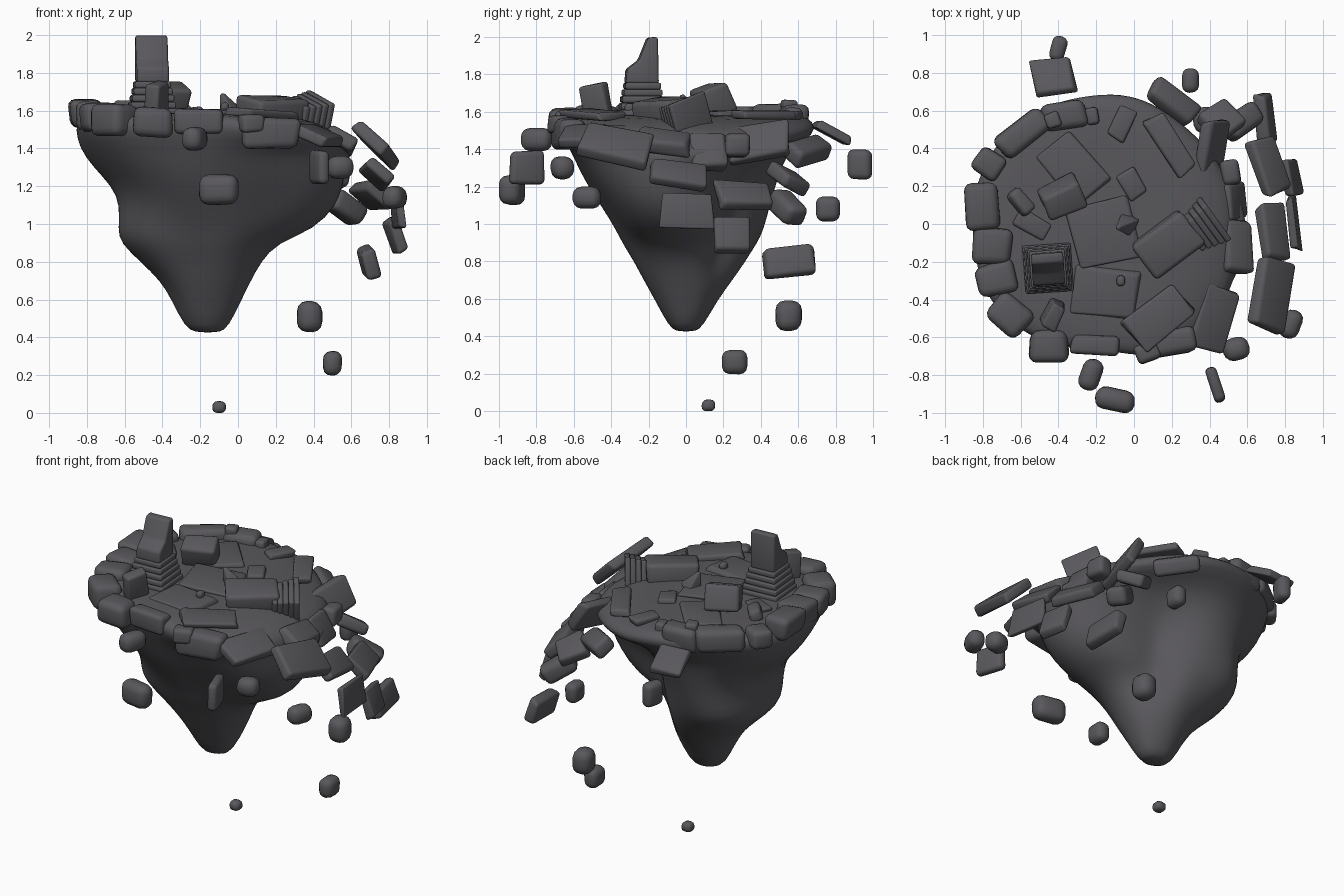
import bpy, bmesh, math, random
from mathutils import Matrix, Vector, Euler

if "Cube" in bpy.data.objects:
    bpy.data.objects.remove(bpy.data.objects["Cube"])

random.seed(4)
stone_mat = bpy.data.materials.new("dark_grey_stone")
stone_mat.diffuse_color = (0.10, 0.096, 0.106, 1)
stone_mat.use_nodes = True
stone_mat.node_tree.nodes["Principled BSDF"].inputs["Base Color"].default_value = stone_mat.diffuse_color


def finish(bm, name):
    bmesh.ops.recalc_face_normals(bm, faces=bm.faces)
    me = bpy.data.meshes.new(name)
    bm.to_mesh(me)
    bm.free()
    me.materials.append(stone_mat)
    for p in me.polygons:
        p.use_smooth = True
    ob = bpy.data.objects.new(name, me)
    bpy.context.collection.objects.link(ob)
    return ob


def round_edges(bm, width, segments=3):
    bmesh.ops.bevel(bm, geom=bm.edges[:], offset=width, segments=segments,
                    profile=0.5, affect='EDGES', clamp_overlap=True)


def place(loc, rot=(0, 0, 0)):
    e = Euler([math.radians(a) for a in rot])
    return Matrix.Translation(loc) @ e.to_matrix().to_4x4()


def stone(name, matrix, size, soft=0.3, jitter=0.12):
    """Rounded, slightly irregular block."""
    bm = bmesh.new()
    bmesh.ops.create_cube(bm, size=1)
    for v in bm.verts:
        v.co = Vector([c * s * (1 + random.uniform(-jitter, jitter))
                       for c, s in zip(v.co, size)])
    round_edges(bm, soft * min(size))
    bm.transform(matrix)
    return finish(bm, name)


def shard(name, matrix, radius, height):
    bm = bmesh.new()
    bmesh.ops.create_cone(bm, cap_ends=True, segments=4, radius1=radius,
                          radius2=radius * 0.2, depth=height)
    round_edges(bm, 0.006, 2)
    bm.transform(matrix)
    return finish(bm, name)


# ---- floating rock: stacked rings (z, x min, x max, y min, y max) ----
CX = -0.16
levels = [(0.425, -0.22, -0.10, -0.05, 0.05), (0.45, -0.28, -0.05, -0.09, 0.09),
          (0.60, -0.35, 0.02, -0.17, 0.17), (0.70, -0.41, 0.07, -0.23, 0.25),
          (0.80, -0.52, 0.12, -0.28, 0.33), (0.90, -0.63, 0.20, -0.34, 0.39),
          (0.97, -0.64, 0.40, -0.37, 0.42), (1.10, -0.62, 0.53, -0.45, 0.46),
          (1.20, -0.66, 0.57, -0.52, 0.49), (1.30, -0.76, 0.60, -0.58, 0.52),
          (1.40, -0.84, 0.62, -0.63, 0.57)]
# rim outline: radius every 30 degrees
outline = [.70, .69, .69, .69, .71, .70, .71, .72, .71, .68, .76, .77]
SEG = 48


def bump(a, centre, width):
    d = (a - math.radians(centre) + math.pi) % (2 * math.pi) - math.pi
    return math.exp(-(d / math.radians(width)) ** 2)


def side_radius(a, lv):
    z, x0, x1, y0, y1 = lv
    c, s = math.cos(a), math.sin(a)
    ax = x1 - CX if c > 0 else CX - x0
    by = y1 if s > 0 else -y0
    r = 1 / math.sqrt((c / ax) ** 2 + (s / by) ** 2)
    mid = max(0, 1 - abs(z - 1.0) / 0.5)
    cave = max(0, 1 - ((z - 1.06) / 0.42) ** 2)   # hollow at the back right
    return r * (1 - 0.42 * cave * bump(a, 50, 34)
                + mid * (0.06 * bump(a, 225, 22) + 0.15 * bump(a, 132, 24)
                         + 0.09 * bump(a, -25, 22)))


def rim_radius(a):
    t = (a / (2 * math.pi) * 12) % 12
    i = int(t)
    f = t - i
    f = f * f * (3 - 2 * f)
    return outline[i] * (1 - f) + outline[(i + 1) % 12] * f


bm = bmesh.new()
rings = []
top_rings = [(1.50, 1.0), (1.555, 0.985), (1.58, 0.92), (1.59, 0.7), (1.585, 0.35)]
for lv in levels + top_rings:
    ring = []
    for k in range(SEG):
        a = 2 * math.pi * k / SEG
        z = lv[0]
        if len(lv) == 5:
            r = side_radius(a, lv)
        else:
            r = rim_radius(a) * lv[1]
            # the top sags towards the broken right side
            z -= 0.10 * max(0, math.cos(a - 0.1)) * max(0, (lv[1] - 0.6) / 0.4)
        r *= 1 + 0.015 * math.sin(5 * a + 9 * z)
        ring.append(bm.verts.new((CX + r * math.cos(a), r * math.sin(a), z)))
    rings.append(ring)
for lo, hi in zip(rings, rings[1:]):
    for k in range(SEG):
        n = (k + 1) % SEG
        bm.faces.new((lo[k], lo[n], hi[n], hi[k]))
bm.faces.new(rings[0])
bm.faces.new(rings[-1])
rock = finish(bm, "floating_rock")
sub = rock.modifiers.new("smooth", 'SUBSURF')
sub.levels = sub.render_levels = 1


# ---- towers: stepped base plus a block ----
def tower_steps(name, m):
    for i in range(5):
        w = 0.255 - 0.016 * i
        stone(f"{name}_step_{i + 1}", m @ Matrix.Translation((0, 0, 0.018 + 0.036 * i)),
              (w, w, 0.036), 0.3, 0.01)


upright = place((-0.455, -0.235, 1.575), (0, 0, 4))
tower_steps("standing_tower", upright)
# block with one sloping side, from its side profile
prof = [(-.09, .175), (-.085, .25), (-.02, .30), (.028, .42), (.08, .425), (.085, .175)]
bm = bmesh.new()
face = bm.faces.new([bm.verts.new((-0.085, y, z)) for y, z in prof])
ext = bmesh.ops.extrude_face_region(bm, geom=[face])
bmesh.ops.translate(bm, vec=(0.17, 0, 0),
                    verts=[v for v in ext["geom"] if isinstance(v, bmesh.types.BMVert)])
round_edges(bm, 0.014)
bm.transform(upright)
finish(bm, "standing_tower_block")

# second tower lying on its side
lying = (place((0.43, 0.04, 1.56), (0, 0, 36)) @ place((0, 0, 0), (18, 0, 0))
         @ place((0, 0, 0), (0, -90, 0)) @ Matrix.Scale(0.93, 4))
tower_steps("fallen_tower", lying)
stone("fallen_tower_block", place((.18, -.11, 1.605), (8, 0, 37)), (.32, .22, .13), 0.2, 0.08)

# ---- rim blocks: x, y, z, width, depth, height, turn ----
rim = [(-.37, .57, 1.56, .24, .15, .15, 8), (-.59, .48, 1.57, .29, .14, .14, 38),
       (-.77, .32, 1.57, .15, .14, .12, -35), (-.80, .10, 1.58, .18, .26, .15, 3),
       (-.75, -.12, 1.57, .2, .19, .15, -5), (-.73, -.29, 1.56, .2, .17, .15, 15),
       (-.66, -.48, 1.55, .22, .17, .16, -40), (-.45, -.65, 1.54, .2, .17, .16, 0),
       (-.21, -.64, 1.54, .25, .1, .13, -3), (.17, -.63, 1.48, .3, .14, .17, 10),
       (.07, -.68, 1.53, .13, .1, .09, 20), (.51, .27, 1.42, .1, .13, .12, 10),
       (-.22, .57, 1.57, .07, .09, .1, 10), (-.43, .55, 1.63, .08, .08, .07, 20)]
for i, (x, y, z, w, d, h, turn) in enumerate(rim):
    stone(f"rim_block_{i + 1}", place((x, y, z), (0, 0, turn)), (w, d, h), 0.27)

# ---- paving slabs on the top: x, y, width, depth, turn ----
paving = [(-.16, -.05, .34, .33, 12), (-.15, -.36, .33, .25, -7), (.13, -.50, .34, .2, 38),
          (-.32, .29, .34, .24, -50), (.19, .42, .12, .34, 33), (-.06, .53, .1, .18, -25),
          (-.01, .21, .11, .15, 30), (-.54, .0, .18, .1, -30)]
for i, (x, y, w, d, turn) in enumerate(paving):
    tilt = (random.uniform(-3, 3), random.uniform(-1, 4), turn)
    stone(f"paving_slab_{i + 1}", place((x, y, 1.583), tilt), (w, d, 0.045), 0.35)

# ---- rubble and shards standing on the paving ----
stone("leaning_slab", place((-.38, .14, 1.66), (22, 0, 25)), (.21, .15, .16), 0.15)
stone("rubble_block", place((-.6, .12, 1.61), (0, 20, 40)), (.08, .15, .08), 0.3)
stone("rubble_pebble", place((-.07, -.3, 1.62)), (.045, .055, .05), 0.4)
shard("shard_centre", place((-.06, -.01, 1.63), (0, -25, 20)), 0.075, 0.13)
stone("shard_front", place((-.43, -.48, 1.66), (8, 8, -25)), (.08, .14, .18), 0.2)

# ---- slabs sliding off the edge: position, size, rotation ----
sliding = [(.73, -.37, 1.42, .23, .36, .07, -15, 42, -18), (.735, -.04, 1.265, .18, .28, .07, -12, 42, 0),
           (.845, 0, 1.065, .18, .28, .04, -3, 83, 4), (.71, .31, 1.15, .18, .31, .07, -2, 42, 18),
           (.41, .38, 1.44, .21, .35, .07, 20, 60, 8), (.52, .12, 1.38, .19, .2, .08, 0, 64, 5),
           (.83, .25, .94, .18, .19, .06, 0, 72, 12), (.69, .55, .80, .16, .28, .08, 15, 75, 20),
           (.57, .54, 1.09, .21, .13, .12, 0, 30, 35), (.47, .55, 1.24, .2, .18, .08, -20, 25, 35),
           (.20, .65, 1.39, .28, .14, .1, -35, 10, -38), (-.43, .78, 1.49, .22, .2, .05, -28, 0, 10),
           (.54, -.12, 1.44, .17, .28, .08, -8, 30, -4), (.42, -.5, 1.47, .2, .33, .06, 0, 24, -18)]
for i, s in enumerate(sliding):
    stone(f"sliding_slab_{i + 1}", place(s[:3], s[6:]), s[3:6], 0.3, 0.15)

# ---- loose floating stones: position, size, turn ----
loose = [(-.10, -.93, 1.18, .21, .12, .16, -12), (-.23, -.80, 1.45, .11, .17, .12, -20),
         (.43, -.85, 1.30, .06, .19, .18, 18), (.54, -.66, 1.30, .14, .12, .12, 12),
         (.83, -.53, 1.14, .11, .15, .12, -20), (.38, .55, .51, .13, .14, .16, 10),
         (.50, .26, .26, .10, .14, .13, 0), (.30, .76, 1.08, .09, .13, .13, 0),
         (-.40, .93, 1.32, .08, .13, .16, -15), (-.10, .12, .031, .07, .07, .06, 0)]
for i, (x, y, z, w, d, h, turn) in enumerate(loose):
    stone(f"loose_stone_{i + 1}", place((x, y, z), (0, 0, turn)), (w, d, h), 0.42, 0.07)
